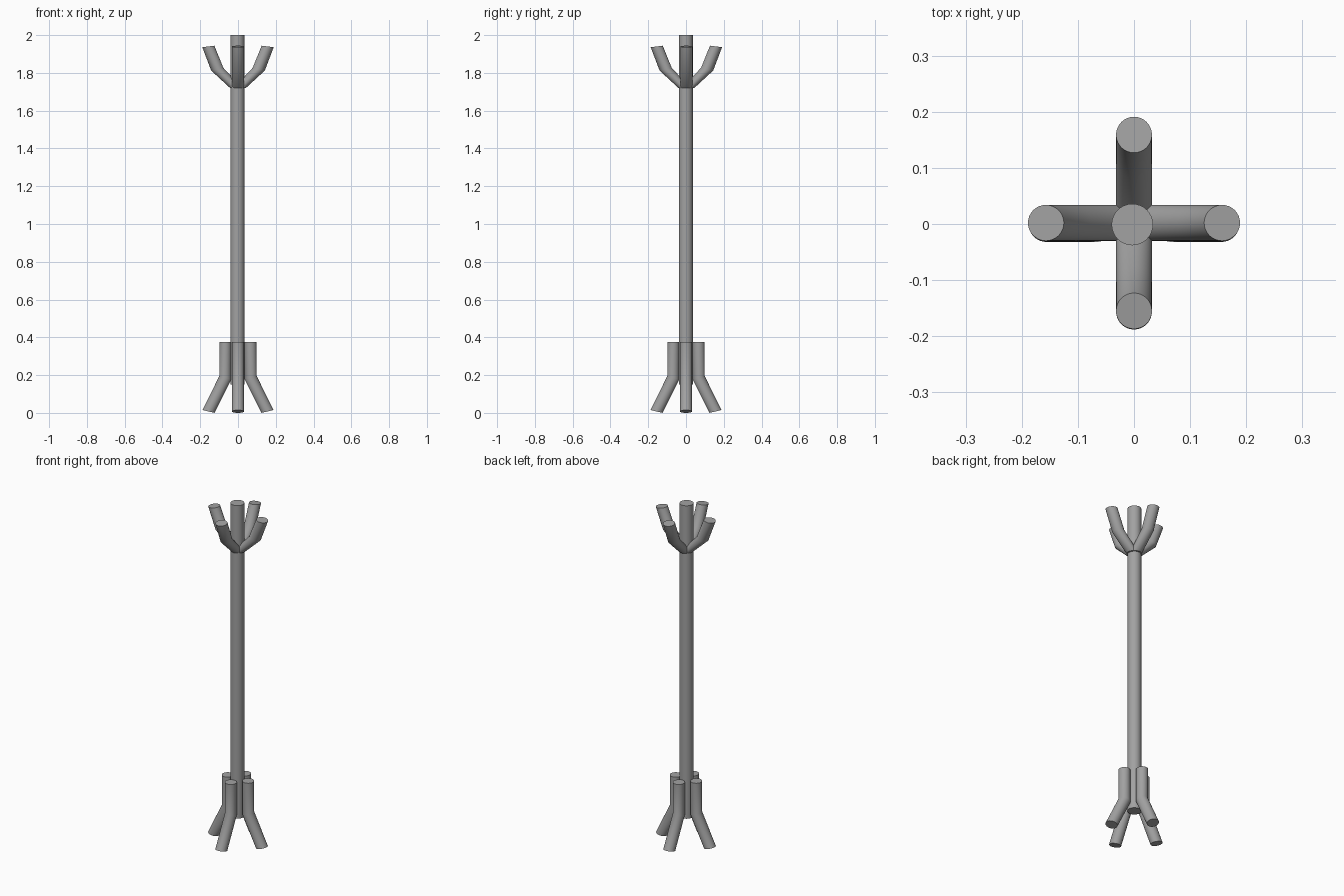
import bpy
import bmesh
import math

SIDES = 32

cube = bpy.data.objects.get("Cube")
if cube:
    bpy.data.objects.remove(cube, do_unlink=True)

grey = bpy.data.materials.new("mid grey")
grey.use_nodes = True
colour = (0.36, 0.36, 0.36, 1)
grey.diffuse_color = colour
grey.node_tree.nodes["Principled BSDF"].inputs["Base Color"].default_value = colour

parts = []


def tube(name, rings, radius, turn=0, offset=(0, 0)):
    """Loft rings of (outward, height, lift of the outer rim), turned about z."""
    bm = bmesh.new()
    c, s = math.cos(turn), math.sin(turn)
    loops = []
    for out, z, lift in rings:
        loop = []
        for i in range(SIDES):
            a = math.tau * i / SIDES
            x, y = out + radius * math.cos(a), radius * math.sin(a)
            loop.append(bm.verts.new((x * c - y * s + offset[0],
                                      x * s + y * c + offset[1],
                                      z + lift * math.cos(a))))
        loops.append(loop)
    for low, high in zip(loops, loops[1:]):
        for i in range(SIDES):
            j = (i + 1) % SIDES
            bm.faces.new((low[i], low[j], high[j], high[i]))
    bm.faces.new(loops[0][::-1])
    bm.faces.new(loops[-1])
    bmesh.ops.recalc_face_normals(bm, faces=bm.faces)
    mesh = bpy.data.meshes.new(name)
    bm.to_mesh(mesh)
    bm.free()
    mesh.materials.append(grey)
    obj = bpy.data.objects.new(name, mesh)
    bpy.context.collection.objects.link(obj)
    parts.append(obj)


# Central pole
tube("pole", [(0, 0.15, 0), (0, 2.0, 0)], 0.037, offset=(-0.003, -0.001))

# Four splayed legs and four bent hooks
leg = [(0.156, 0.0075, 0.0075), (0.067, 0.186, 0.009), (0.067, 0.375, 0)]
hook = [(0.01, 1.72, 0), (0.11, 1.82, -0.0075), (0.157, 1.94, -0.004)]
for k, side in enumerate(("left", "back", "right", "front")):
    turn = k * math.pi / 2
    tube(side + "_leg", leg, 0.032, turn)
    tube(side + "_hook", hook, 0.032, turn, (0, 0.002))

# Smooth sides with crisp end caps
bpy.ops.object.select_all(action="DESELECT")
for obj in parts:
    obj.select_set(True)
bpy.context.view_layer.objects.active = parts[0]
bpy.ops.object.shade_smooth_by_angle(angle=math.radians(40))
